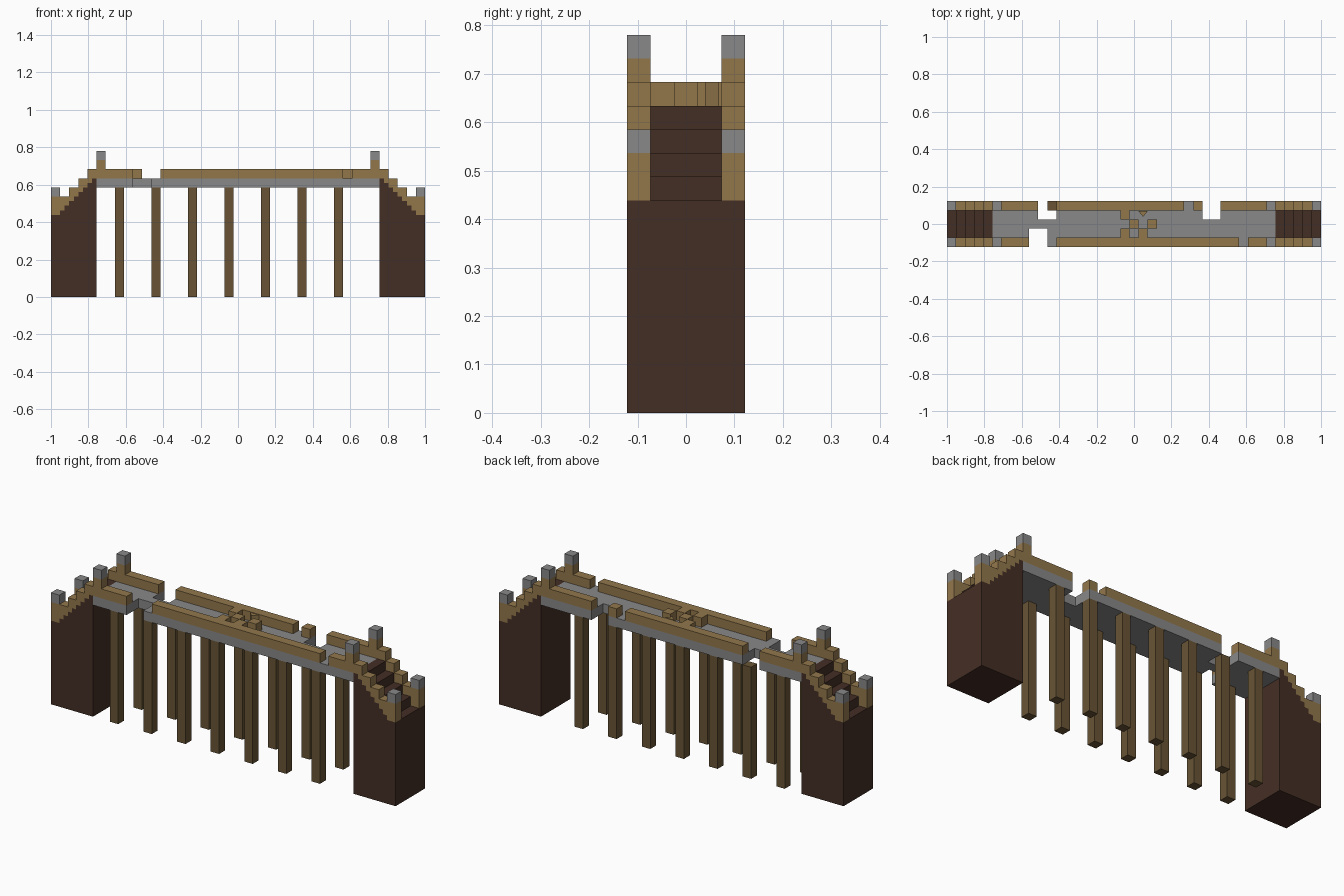
import bpy
import bmesh

if "Cube" in bpy.data.objects:
    bpy.data.objects.remove(bpy.data.objects["Cube"], do_unlink=True)

U = 2 / 41      # one block
LENGTH = 41     # bridge length in blocks


def material(name, rgb):
    lin = [((c / 255 + 0.055) / 1.055) ** 2.4 for c in rgb] + [1]
    m = bpy.data.materials.new(name)
    m.use_nodes = True
    m.diffuse_color = lin
    m.node_tree.nodes["Principled BSDF"].inputs["Base Color"].default_value = lin
    return m


STONE = material("grey stone", (136, 136, 136))
WOOD = material("light wood", (146, 119, 75))
POST = material("post wood", (104, 84, 53))
EARTH = material("dark earth", (68, 46, 37))


def prism(bm, outline, z0, z1):
    """Upright prism over an outline given in block units."""
    def ring(z):
        return [bm.verts.new(((x - LENGTH / 2) * U, (y - 2.5) * U, z * U)) for x, y in outline]
    low, high = ring(z0), ring(z1)
    bm.faces.new(low[::-1])
    bm.faces.new(high)
    for i in range(len(low)):
        k = (i + 1) % len(low)
        bm.faces.new((low[i], low[k], high[k], high[i]))


def build(name, mat, boxes, prisms=()):
    """Object made of boxes (x0, x1, y0, y1, z0, z1) and extra prisms."""
    bm = bmesh.new()
    for x0, x1, y0, y1, z0, z1 in boxes:
        prism(bm, [(x0, y0), (x1, y0), (x1, y1), (x0, y1)], z0, z1)
    for p in prisms:
        prism(bm, *p)
    bmesh.ops.recalc_face_normals(bm, faces=bm.faces)
    mesh = bpy.data.meshes.new(name)
    bm.to_mesh(mesh)
    bm.free()
    mesh.materials.append(mat)
    bpy.context.collection.objects.link(bpy.data.objects.new(name, mesh))


def mirrored(boxes):
    return [(LENGTH - b[1], LENGTH - b[0]) + tuple(b[2:]) for b in boxes]


# Stepped end blocks, their stair rails and corner posts
earth, stair_rail, caps = [], [], []
for i in range(5):
    top = 9 + i
    earth.append((i, i + 1, 1, 4, 0, top))
    rail_top = 11 if i == 0 else top + 1
    for y in (0, 4):
        half = top - 0.5 if i else top
        for x, z in ((i, half), (i + 0.5, top)):
            earth.append((x, x + 0.5, y, y + 1, 0, z))
            stair_rail.append((x, x + 0.5, y, y + 1, z, rail_top))
for y in (0, 4):
    caps += [(0, 1, y, y + 1, 11, 12), (5, 6, y, y + 1, 15, 16)]
    stair_rail.append((5, 6, y, y + 1, 13, 15))

for side, flip in (("right", list), ("left", mirrored)):
    build(side + "_abutment", EARTH, flip(earth))
    build(side + "_stair_rails", WOOD, flip(stair_rail))
    build(side + "_post_caps", STONE, flip(caps))

# Deck strips with the broken-out holes
deck = [(5, 36, 2, 3)]
deck += [(a, b, 0, 2) for a, b in ((5, 9), (11, 36))]
deck += [(a, b, 3, 5) for a, b in ((5, 10), (12, 28), (30, 36))]
build("deck", STONE, [d + (12, 13) for d in deck])

# Broken side rails
front = ((6, 9), (12, 32), (33, 35))
back = ((6, 10), (12, 26), (27, 28), (30, 35))
build("front_rail", WOOD, [(a, b, 0, 1, 13, 14) for a, b in front])
build("back_rail", WOOD, [(a, b, 4, 5, 13, 14) for a, b in back])

# Debris in the middle of the deck
debris = ((19, 3), (19, 1), (20, 2), (21, 1), (22, 2))
wedge = ([(21, 3.9), (21.5, 3.3), (22, 3.9)], 13, 14)
build("deck_debris", WOOD, [(x, x + 1, y, y + 1, 13, 14) for x, y in debris], [wedge])

# Support posts in two rows
for name, y in (("front_posts", 0), ("back_posts", 4)):
    build(name, POST, [(x, x + 1, y, y + 1, 0, 12) for x in range(7, 32, 4)])
